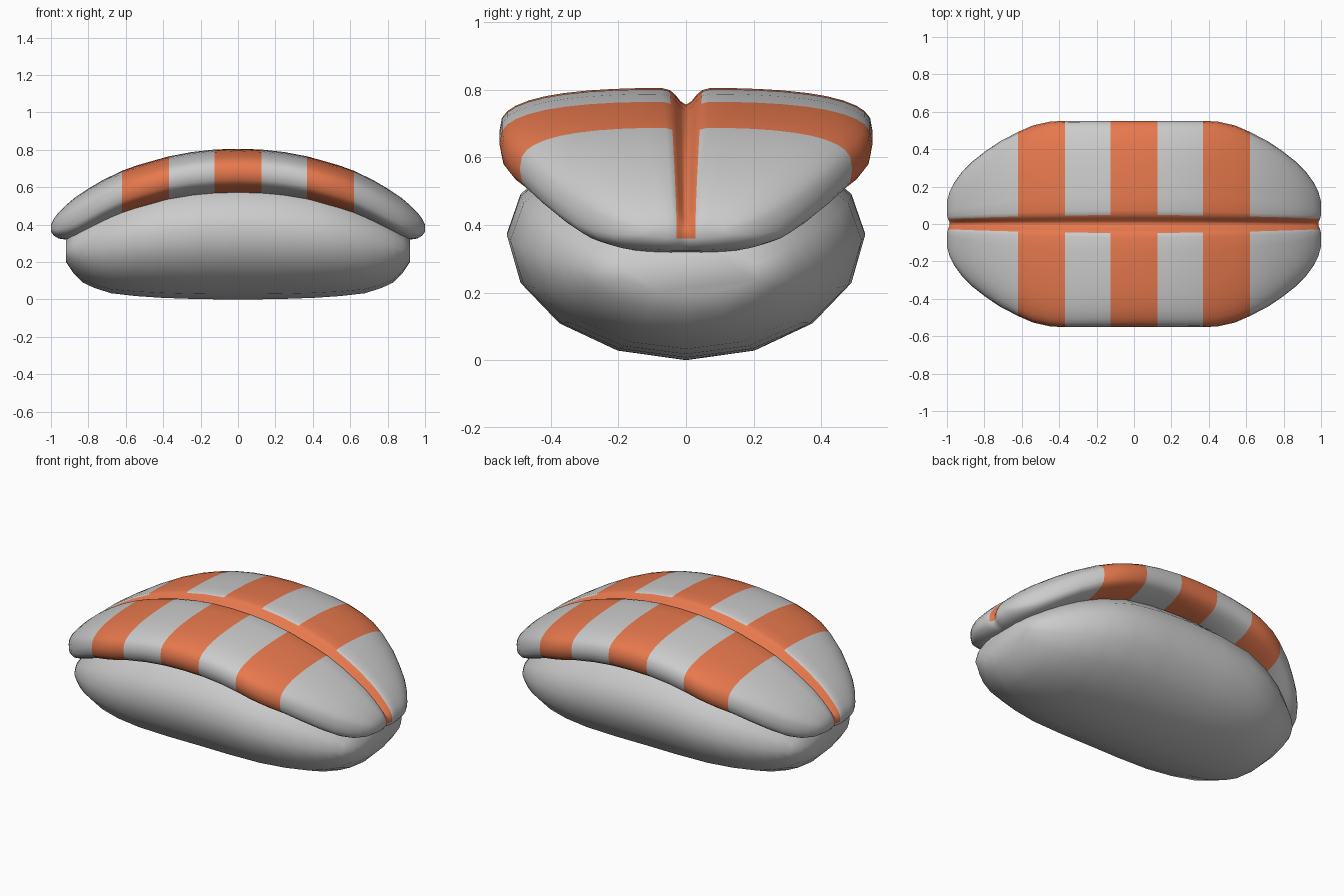
import bpy, bmesh, math

if "Cube" in bpy.data.objects:
    bpy.data.objects.remove(bpy.data.objects["Cube"])


def mirror_rows(rows):
    """Stations from x = 0 outwards -> full list from -x to +x."""
    return [(-r[0],) + r[1:] for r in rows[:0:-1]] + rows


def finish(name, bm, materials=()):
    bmesh.ops.remove_doubles(bm, verts=bm.verts, dist=0.0002)
    bmesh.ops.recalc_face_normals(bm, faces=bm.faces)
    me = bpy.data.meshes.new(name)
    bm.to_mesh(me)
    bm.free()
    for m in materials:
        me.materials.append(m)
    ob = bpy.data.objects.new(name, me)
    bpy.context.collection.objects.link(ob)
    for p in me.polygons:
        p.use_smooth = True
    return ob


# Rice block: elliptical 16-sided sections lofted along x
# x, half width, top z, widest z, bottom z
rice_rows = [
    (0.00, .530, .68, .375, .000), (0.20, .530, .67, .370, .001),
    (0.40, .520, .64, .355, .008), (0.55, .485, .59, .335, .018),
    (0.68, .430, .53, .310, .033), (0.77, .375, .48, .290, .062),
    (0.83, .330, .43, .280, .090), (0.88, .285, .38, .265, .140),
    (0.92, .220, .33, .260, .200)]
bm = bmesh.new()
rings = []
for x, w, zt, zm, zb in mirror_rows(rice_rows):
    ring = []
    for k in range(16):
        a = math.tau * k / 16
        s = math.sin(a)
        z = zm + s * ((zt - zm) if s > 0 else (zm - zb))
        ring.append(bm.verts.new((x, w * math.cos(a), z)))
    rings.append(ring)
for a, b in zip(rings, rings[1:]):
    for k in range(16):
        n = (k + 1) % 16
        bm.faces.new((a[k], a[n], b[n], b[k]))
bm.faces.new(rings[0])
bm.faces.new(rings[-1])
finish("rice_block", bm)

# Arched topping: x, half width, top z, bottom z
top_rows = [
    (0.000, .552, .806, .550), (0.125, .552, .802, .547),
    (0.250, .552, .788, .535), (0.370, .552, .765, .515),
    (0.450, .547, .743, .493), (0.540, .527, .717, .468),
    (0.620, .492, .688, .443), (0.720, .440, .640, .398),
    (0.800, .385, .593, .358), (0.870, .330, .547, .328),
    (0.920, .278, .505, .319), (0.960, .223, .465, .325),
    (0.985, .175, .432, .340), (1.000, .120, .400, .360)]
POWER = 2.8
SIDE = [0, .15, .3, .45, .6, .72, .82, .9, .95, .985, 1]


def groove(x):
    return .048 - .02 * abs(x) ** 2


def section(x, w, zt, zb, upper):
    """Points across the topping, with a centre groove on the upper side."""
    g = groove(x)
    half = [0, g / 3, g * 2 / 3, g] + [1.5 * g + (w - 1.5 * g) * v for v in SIDE]
    zm, h = (zt + zb) / 2, (zt - zb) / 2
    pts = []
    for y in [-v for v in half[:0:-1]] + half:
        lift = h * max(0, 1 - (abs(y) / w) ** POWER) ** (1 / POWER)
        if upper:
            lift -= min(.05, h * .6) * math.exp(-(y / (.7 * g)) ** 2)
        else:
            lift = -lift
        dip = .015 * abs(x) ** 8 * math.exp(-(y / g) ** 2)
        pts.append((x - math.copysign(dip, x), y, zm + lift))
    return pts


def striped(x, y, upper):
    in_band = any(abs(x - c) < .125 for c in (-.495, 0, .495))
    return in_band or (upper and abs(y) < groove(x))


def add_sheet(bm, rows, upper):
    grid = [[bm.verts.new(p) for p in row] for row in rows]
    for a, b in zip(grid, grid[1:]):
        for j in range(len(a) - 1):
            quad = (a[j], a[j + 1], b[j + 1], b[j])
            f = bm.faces.new(quad)
            c = f.calc_center_median()
            f.material_index = int(striped(c.x, c.y, upper))


orange = bpy.data.materials.new("orange_stripe")
orange.diffuse_color = (.80, .19, .075, 1)
orange.use_nodes = True
orange.node_tree.nodes["Principled BSDF"].inputs["Base Color"].default_value = orange.diffuse_color

bm = bmesh.new()
rows = mirror_rows(top_rows)
upper_rows = [section(*r, True) for r in rows]
lower_rows = [section(*r, False) for r in rows]
add_sheet(bm, upper_rows, True)
add_sheet(bm, lower_rows, False)
for end in (0, -1):  # blunt end caps
    add_sheet(bm, [upper_rows[end], lower_rows[end]], True)
finish("striped_topping", bm, (None, orange))
